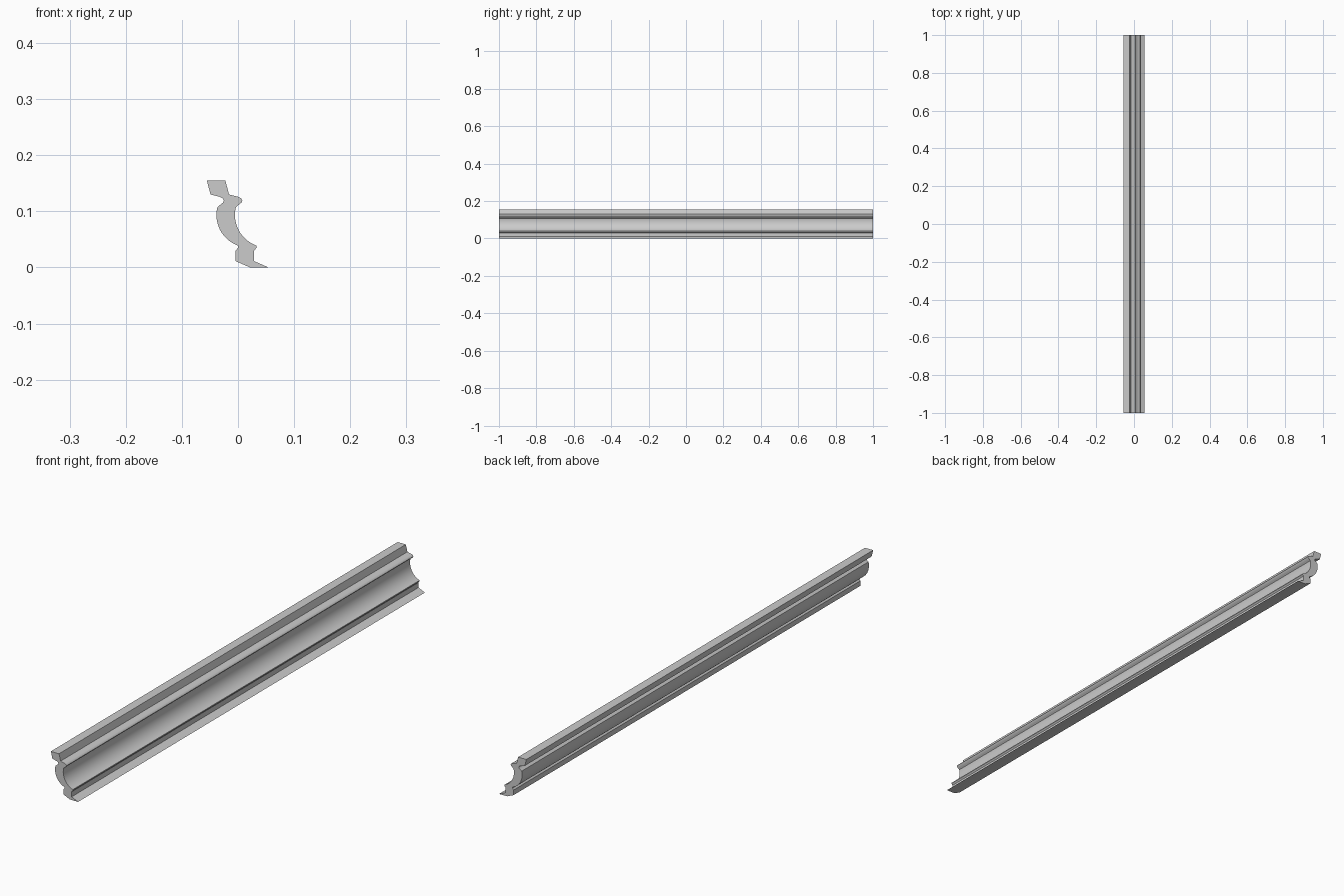
import bpy, bmesh, math

if "Cube" in bpy.data.objects:
    bpy.data.objects.remove(bpy.data.objects["Cube"])

THICK = 0.033   # horizontal wall thickness
HALF = 1.0      # half length along y

# Face profile, top to bottom: top lip, bead, cove, fillet, foot
profile = [(-0.0225, 0.155), (-0.016, 0.130), (0.001, 0.1258), (0.0055, 0.1235),
           (0.0078, 0.1195), (0.0062, 0.1155), (0.001, 0.1115)]
R, cx, cz = 0.0578, 0.0523, 0.0935
for i in range(13):
    a = math.radians(166 + (250.5 - 166) * i / 12)
    profile.append((cx + R * math.cos(a), cz + R * math.sin(a)))
profile += [(0.0335, 0.0355), (0.0285, 0.030), (0.0285, 0.0115), (0.0545, 0.0)]

# Sweep the face and its shifted back copy along y
bm = bmesh.new()


def row(y, shift):
    return [bm.verts.new((x - shift, y, z)) for x, z in profile]


rows = [row(-HALF, 0), row(HALF, 0), row(HALF, THICK), row(-HALF, THICK)]
for k in range(4):
    a, b = rows[k], rows[(k + 1) % 4]
    for i in range(len(profile) - 1):
        bm.faces.new((a[i], b[i], b[i + 1], a[i + 1]))
for i in (0, -1):
    bm.faces.new([r[i] for r in rows])
bmesh.ops.recalc_face_normals(bm, faces=bm.faces)

mesh = bpy.data.meshes.new("crown_moulding")
bm.to_mesh(mesh)
bm.free()
obj = bpy.data.objects.new("crown_moulding", mesh)
bpy.context.collection.objects.link(obj)

# Smooth curves, sharp arrises
bpy.context.view_layer.objects.active = obj
obj.select_set(True)
bpy.ops.object.shade_smooth_by_angle(angle=math.radians(35))
